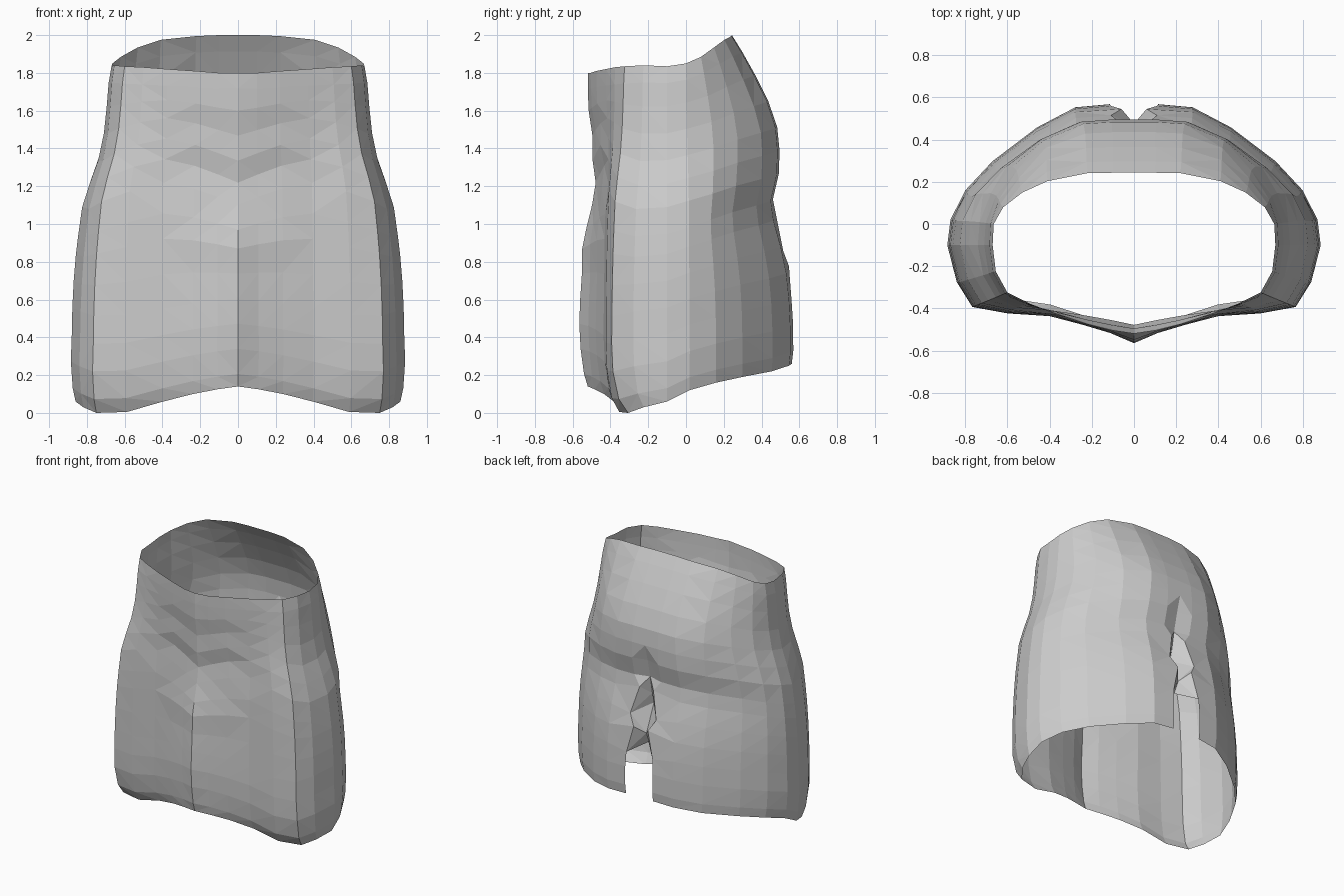
import bpy
import bmesh
import math

cube = bpy.data.objects.get("Cube")
if cube:
    bpy.data.objects.remove(cube, do_unlink=True)

# Fabric colour
fabric = bpy.data.materials.new("light_grey_fabric")
fabric.use_nodes = True
colour = (0.6, 0.6, 0.6, 1.0)
fabric.diffuse_color = colour
for node in fabric.node_tree.nodes:
    if node.type == 'BSDF_PRINCIPLED':
        node.inputs["Base Color"].default_value = colour

# Half outlines of the hem and the waist, from centre front to centre back
HEM = [(0, -.56, .14), (.11, -.513, .125), (.24, -.475, .1), (.4, -.435, .06),
       (.6, -.425, .005), (.77, -.395, 0), (.84, -.28, .03), (.885, -.1, .06),
       (.87, .02, .12), (.8, .16, .16), (.67, .3, .19), (.46, .46, .22),
       (.28, .555, .25), (.115, .57, .26), (0, .57, .26)]
WAIST = [(0, -.52, 1.8), (.1, -.505, 1.8), (.22, -.475, 1.81), (.37, -.425, 1.82),
         (.5, -.375, 1.83), (.6, -.325, 1.835), (.655, -.225, 1.84), (.67, -.1, 1.835),
         (.665, 0, 1.85), (.62, .08, 1.885), (.53, .15, 1.935), (.41, .205, 1.975),
         (.22, .243, 1.995), (.1, .245, 2), (0, .245, 2)]

# Silhouette by height fraction: half width, centre front y, centre back y
ROWS = [(0, .86, -.52, .56), (.04, .875, -.54, .568), (.12, .885, -.558, .567),
        (.2, .88, -.565, .56), (.28, .877, -.56, .545), (.36, .87, -.553, .515),
        (.44, .858, -.545, .475), (.5, .845, -.535, .46), (.58, .825, -.49, .492),
        (.65, .785, -.485, .495), (.72, .74, -.488, .483), (.8, .71, -.5, .435),
        (.88, .695, -.513, .365), (.95, .685, -.52, .297), (1, .67, -.52, .243)]

SLIT_ROW = 3        # the back slit is open below this row
CRUMPLE_ROW = 6     # gathered cloth between the slit and this row
LAST = len(HEM) - 1
FOLD_RISE = [0, .35, .7, 1, .8, .4]
HEM_TUCK = {2: .02, 3: .04, 4: .065, 5: .08, 6: .05}    # roll-in by column
TUCK_FADE = [1, .45, .1]                                # roll-in by row


def mix(a, b, k):
    return a + (b - a) * k


def shell_point(r, i):
    """Point of column i on row r, blended from hem and waist."""
    t, width, front, back = ROWS[r]
    k = (HEM[7][0] - width) / (HEM[7][0] - WAIST[7][0])
    x = mix(HEM[i][0], WAIST[i][0], k)
    y = mix(HEM[i][1], WAIST[i][1], k)
    z = mix(HEM[i][2], WAIST[i][2], t)
    side = 1 if r % 2 else -1

    # Belly profile fades out sideways; seat profile scales the whole back
    if y < 0:
        y += (front - mix(HEM[0][1], WAIST[0][1], k)) * max(0, 1 - x / .6)
    else:
        y *= back / mix(HEM[LAST][1], WAIST[LAST][1], k)

    # Hem rolled in at the front corners
    if r < len(TUCK_FADE):
        y += HEM_TUCK.get(i, 0) * TUCK_FADE[r]

    # V-shaped folds rising from the centre front
    if i < len(FOLD_RISE):
        fold = max(0, math.sin(math.pi * (t - .3) / .65))
        z += .14 * fold * FOLD_RISE[i]
        if i < 3:
            y += .007 * fold * side

    # Gathered cloth and seam at the centre back
    if SLIT_ROW <= r <= CRUMPLE_ROW:
        if i == LAST:
            y -= .1 + .03 * side
            z += .03 * side
        elif i == LAST - 1:
            x += .025 * side - .03
            z -= .03 * side
    elif i == LAST and CRUMPLE_ROW < r < CRUMPLE_ROW + 3:
        y -= .03
    return x, y, z


# Skirt half: rows of quads, left open at the back slit
bm = bmesh.new()
grid = [[bm.verts.new(shell_point(r, i)) for i in range(LAST + 1)]
        for r in range(len(ROWS))]
for r in range(len(ROWS) - 1):
    for i in range(LAST):
        if i == LAST - 1 and r < SLIT_ROW:
            continue
        bm.faces.new((grid[r][i], grid[r][i + 1],
                      grid[r + 1][i + 1], grid[r + 1][i]))
loose = [v for v in bm.verts if not v.link_faces]
bmesh.ops.delete(bm, geom=loose, context='VERTS')

# Faceted cloth
bmesh.ops.triangulate(bm, faces=bm.faces[:])
mesh = bpy.data.meshes.new("skirt")
bm.to_mesh(mesh)
bm.free()
mesh.materials.append(fabric)
skirt = bpy.data.objects.new("skirt", mesh)
bpy.context.collection.objects.link(skirt)

# Other half
mirror = skirt.modifiers.new("Mirror", 'MIRROR')
mirror.use_axis[0] = True
mirror.use_mirror_merge = True
mirror.merge_threshold = .001
